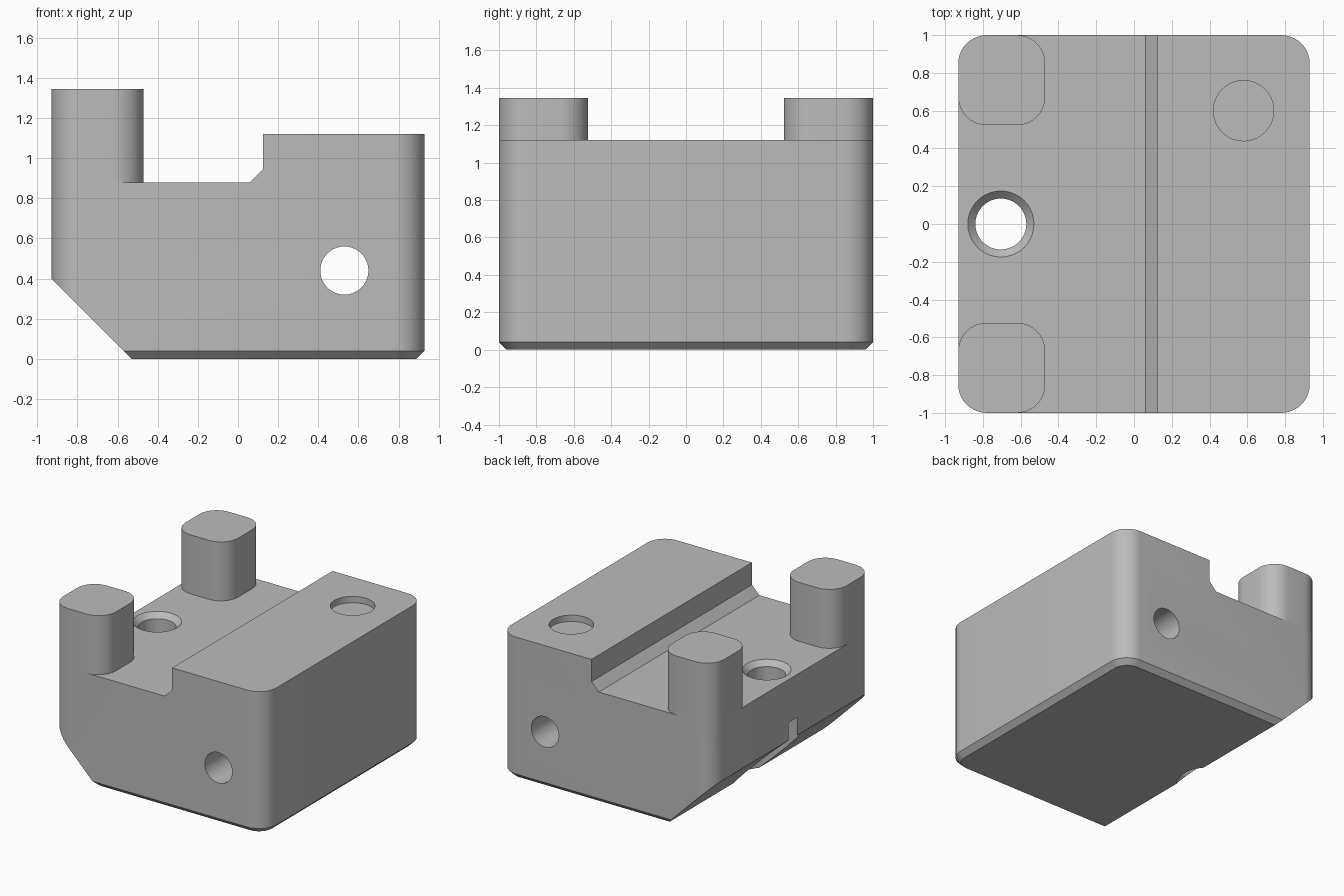
import bpy, bmesh, math

cube = bpy.data.objects.get("Cube")
if cube:
    bpy.data.objects.remove(cube, do_unlink=True)

grey = bpy.data.materials.new("grey")
grey.use_nodes = True
colour = (0.5, 0.5, 0.5, 1)
grey.diffuse_color = colour
grey.node_tree.nodes["Principled BSDF"].inputs["Base Color"].default_value = colour


def loft(name, rings):
    """Solid skinned through rings of equal point count."""
    bm = bmesh.new()
    loops = [[bm.verts.new(p) for p in ring] for ring in rings]
    n = len(loops[0])
    for a, b in zip(loops, loops[1:]):
        for i in range(n):
            j = (i + 1) % n
            bm.faces.new((a[i], a[j], b[j], b[i]))
    bm.faces.new(loops[0][::-1])
    bm.faces.new(loops[-1])
    bmesh.ops.recalc_face_normals(bm, faces=bm.faces)
    mesh = bpy.data.meshes.new(name)
    bm.to_mesh(mesh)
    bm.free()
    mesh.materials.append(grey)
    ob = bpy.data.objects.new(name, mesh)
    bpy.context.collection.objects.link(ob)
    return ob


def rounded(cx, cy, hx, hy, r, z, steps=10):
    """Rounded rectangle ring at height z."""
    pts = []
    for k, (sx, sy) in enumerate([(1, 1), (-1, 1), (-1, -1), (1, -1)]):
        for i in range(steps + 1):
            a = math.pi / 2 * (k + i / steps)
            pts.append((cx + sx * (hx - r) + r * math.cos(a),
                        cy + sy * (hy - r) + r * math.sin(a), z))
    return pts


def circle(cx, cy, r, z, n=40):
    return [(cx + r * math.cos(math.tau * i / n),
             cy + r * math.sin(math.tau * i / n), z) for i in range(n)]


def prism(name, profile):
    """Side profile (x, z) run across the full depth."""
    return loft(name, [[(x, y, z) for x, z in profile] for y in (-1.2, 1.2)])


def smooth(ob):
    bpy.ops.object.select_all(action='DESELECT')
    ob.select_set(True)
    bpy.context.view_layer.objects.active = ob
    bpy.ops.object.shade_smooth_by_angle(angle=math.radians(25))


# Block with rounded corners and a chamfered base
W, C, R, TOP, FLOOR = 0.93, 0.04, 0.15, 1.12, 0.88
body = loft("body", [rounded(0, 0, W - C, 1 - C, R - C, 0),
                     rounded(0, 0, W, 1, R, C),
                     rounded(0, 0, W, 1, R, TOP)])

# Cutters: step, sloped underside, holes
HX = -0.705
cutters = [
    prism("step_cutter", [(-1.2, FLOOR), (0.06, FLOOR), (0.125, 0.945),
                          (0.125, 1.5), (-1.2, 1.5)]),
    prism("slope_cutter", [(-1.13, 0.6), (-1.13, -0.2), (-0.33, -0.2)]),
    loft("screw_hole_cutter", [circle(HX, 0, 0.135, -0.2), circle(HX, 0, 0.135, 0.84),
                               circle(HX, 0, 0.175, FLOOR), circle(HX, 0, 0.175, 1)]),
    loft("counterbore_cutter", [circle(HX, 0, 0.232, -0.2), circle(HX, 0, 0.232, 0.54)]),
    loft("pocket_cutter", [circle(0.58, 0.6, 0.16, TOP - 0.05), circle(0.58, 0.6, 0.16, 1.3)]),
    loft("cross_hole_cutter", [[(x, y, z) for x, z, y in circle(0.53, 0.44, 0.12, d)]
                               for d in (-1.2, 1.2)]),
]
for cutter in cutters:
    mod = body.modifiers.new(cutter.name, 'BOOLEAN')
    mod.operation = 'DIFFERENCE'
    mod.solver = 'EXACT'
    mod.object = cutter

# Bake the cuts and drop the cutters
result = bpy.data.meshes.new_from_object(
    body.evaluated_get(bpy.context.evaluated_depsgraph_get()))
body.modifiers.clear()
body.data = result
for cutter in cutters:
    bpy.data.objects.remove(cutter, do_unlink=True)
smooth(body)

# Two corner posts on the lower floor
for name, side in (("front_post", -1), ("back_post", 1)):
    post = loft(name, [rounded(-0.70, side * 0.7615, 0.23, 0.2385, R, z)
                       for z in (FLOOR, 1.345)])
    smooth(post)
